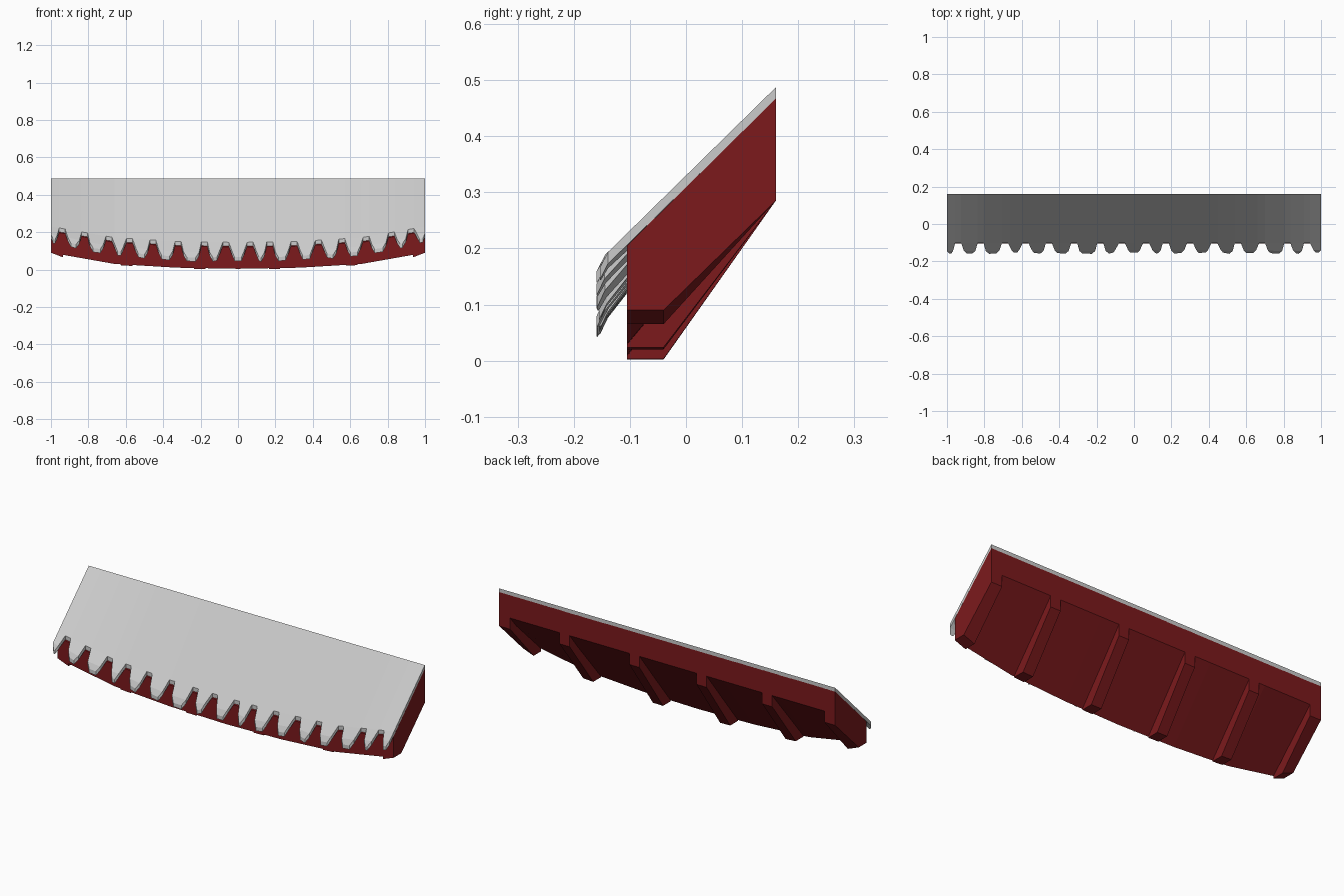
import bpy, bmesh, random

if "Cube" in bpy.data.objects:
    bpy.data.objects.remove(bpy.data.objects["Cube"])

random.seed(4)
BACK, FRONT = 0.16, -0.105
KINKS = [-1, -0.66, -0.33, 0, 0.33, 0.66, 1]
SAG = [(0, 0.004), (0.33, 0.010), (0.66, 0.030), (1, 0.09)]


def sag(x):
    """Height of the curved front eave at x."""
    x = abs(x)
    for (x0, z0), (x1, z1) in zip(SAG, SAG[1:]):
        if x <= x1:
            return z0 + (z1 - z0) * (x - x0) / (x1 - x0)
    return SAG[-1][1]


def roof_z(x, y):
    """Top of the sheet: straight at the back, sagging at the front."""
    t = (BACK - y) / (BACK - FRONT)
    return 0.487 + (0.137 + sag(x) - 0.487) * t


def finish(name, bm, mat=None):
    bmesh.ops.remove_doubles(bm, verts=bm.verts, dist=0.0001)
    bmesh.ops.recalc_face_normals(bm, faces=bm.faces)
    me = bpy.data.meshes.new(name)
    bm.to_mesh(me)
    bm.free()
    if mat:
        me.materials.append(mat)
    ob = bpy.data.objects.new(name, me)
    bpy.context.collection.objects.link(ob)
    return ob


def loft(bm, sections):
    """Solid through a row of matching closed sections."""
    rings = [[bm.verts.new(p) for p in s] for s in sections]
    n = len(rings[0])
    for a, b in zip(rings, rings[1:]):
        for i in range(n):
            j = (i + 1) % n
            bm.faces.new((a[i], a[j], b[j], b[i]))
    bm.faces.new(rings[0])
    bm.faces.new(rings[-1])


red = bpy.data.materials.new("red_paint")
red.diffuse_color = (0.2, 0.01, 0.012, 1)
red.use_nodes = True
red.node_tree.nodes["Principled BSDF"].inputs["Base Color"].default_value = red.diffuse_color

# Red roof body, a curved wedge under the sheet
bm = bmesh.new()
loft(bm, [[(x, BACK, 0.467), (x, FRONT, sag(x) + 0.115),
           (x, FRONT, sag(x)), (x, BACK, 0.345)] for x in KINKS])
finish("roof_body", bm, red)


# Ribs below the body
def rib(name, x0, x1, z0, z1):
    bm = bmesh.new()
    loft(bm, [[(x, FRONT, sag(x)), (x, FRONT, z), (x, -0.04, z),
               (x, BACK, 0.285), (x, BACK, 0.345)]
              for x, z in ((x0, z0), (x1, z1))])
    finish(name, bm, red)


for i, (x0, x1) in enumerate([(-0.625, -0.565), (-0.235, -0.175),
                              (0.165, 0.225), (0.58, 0.64)]):
    rib("rib_%d" % (i + 1), x0, x1, sag(x0) - 0.005, sag(x1) - 0.005)
rib("end_rib_left", -1, -0.935, 0.09, 0.065)
rib("end_rib_right", 0.935, 1, 0.065, 0.09)

# Grey covering sheet with a ragged front edge
NOTCHES = [-0.94, -0.82, -0.69, -0.58, -0.455, -0.32, -0.18, -0.065,
           0.065, 0.17, 0.30, 0.43, 0.555, 0.685, 0.82, 0.925]
EDGE = -0.102
teeth = []
bounds = [-1] + NOTCHES + [1]
for l, r in zip(bounds, bounds[1:]):
    teeth.append((l, r, 0 if l == -1 else 1, 0 if r == 1 else 1))
columns = set(KINKS)
for l, r, a, b in teeth:
    columns |= {l + 0.016 * a, r - 0.016 * b}
columns = sorted(columns)

bm = bmesh.new()


def face(points):
    bm.faces.new([bm.verts.new(p) for p in points])


def on_roof(x, y, drop=0.0):
    return (x, y, roof_z(x, y) - drop)


for x0, x1 in zip(columns, columns[1:]):
    face([on_roof(x0, BACK), on_roof(x0, EDGE),
          on_roof(x1, EDGE), on_roof(x1, BACK)])

for l, r, a, b in teeth:
    top = [on_roof(x, EDGE) for x in columns
           if l + 0.016 * a - 1e-6 <= x <= r - 0.016 * b + 1e-6]
    j = random.uniform(-0.004, 0.004)
    k = random.uniform(-0.004, 0.004)
    ml = on_roof(l + (0.031 + j) * a, -0.142 + j)
    mr = on_roof(r - (0.031 + k) * b, -0.142 + k)
    tl = on_roof(l + 0.012 + 0.034 * a, -0.156 + j, 0.011)
    tr = on_roof(r - 0.012 - 0.034 * b, -0.156 + k, 0.011)
    if tr[0] - tl[0] < 0.01:
        tr = (tl[0] + 0.01, tr[1], tr[2])
    face(top + [mr, ml])
    face([ml, mr, tr, tl])

bmesh.ops.remove_doubles(bm, verts=bm.verts, dist=0.0001)
ext = bmesh.ops.extrude_face_region(bm, geom=bm.faces[:], use_keep_orig=True)
new = [v for v in ext["geom"] if isinstance(v, bmesh.types.BMVert)]
bmesh.ops.translate(bm, verts=new, vec=(0, 0, -0.021))
finish("roof_sheet", bm)
